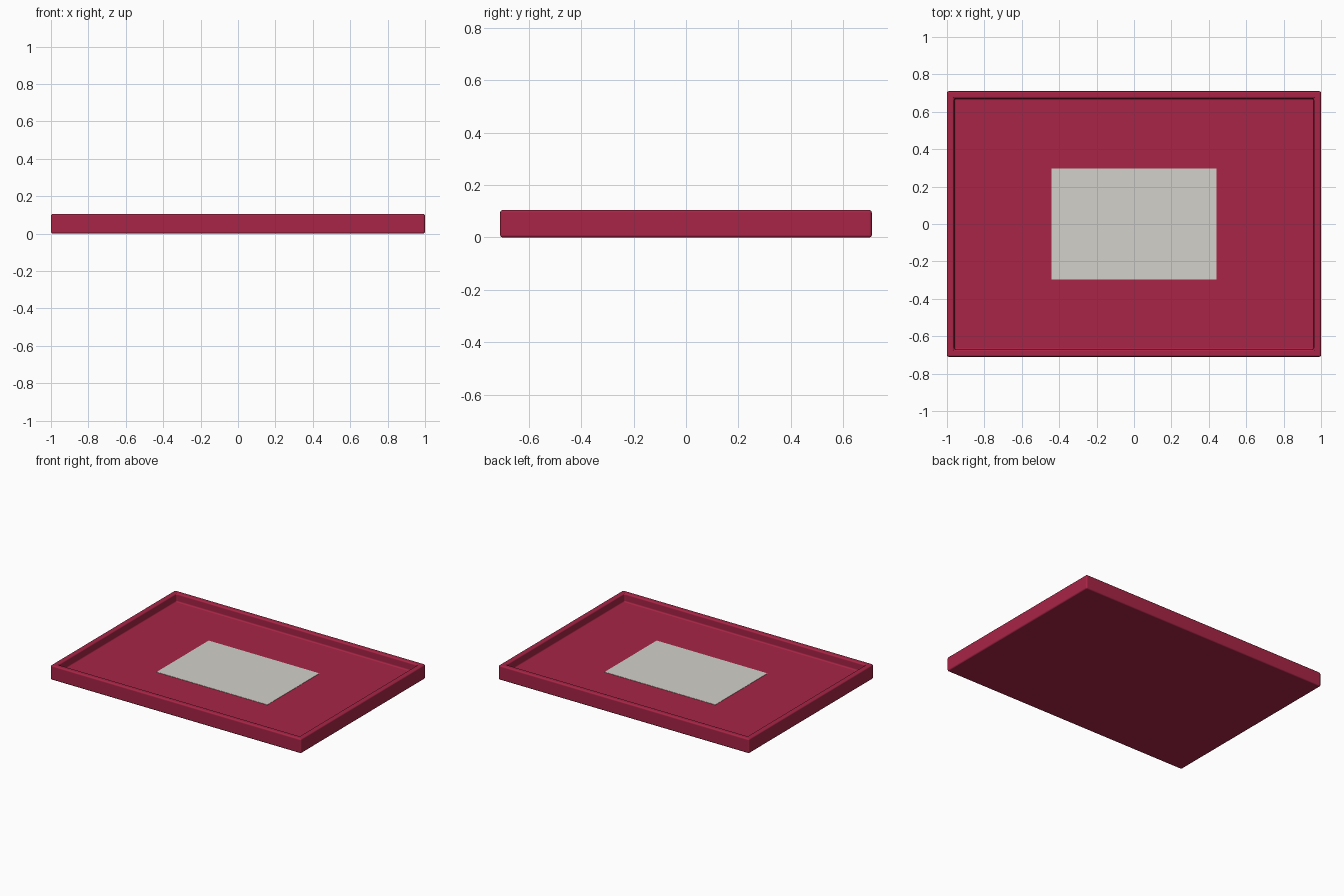
import bpy, bmesh

if "Cube" in bpy.data.objects:
    bpy.data.objects.remove(bpy.data.objects["Cube"])

HX, HY, H = 1.0, 0.71, 0.105      # outer half sizes and height
RIM, FLOOR = 0.055, 0.045         # rim width and floor level


def material(name, rgb):
    m = bpy.data.materials.new(name)
    m.diffuse_color = (*rgb, 1)
    m.use_nodes = True
    m.node_tree.nodes["Principled BSDF"].inputs["Base Color"].default_value = m.diffuse_color
    return m


def box(name, hx, hy, z0, z1, mat):
    bm = bmesh.new()
    bmesh.ops.create_cube(bm, size=1)
    for v in bm.verts:
        v.co = (v.co.x * 2 * hx, v.co.y * 2 * hy, z1 if v.co.z > 0 else z0)
    return bm, finish_object(name, mat)


def finish_object(name, mat):
    mesh = bpy.data.meshes.new(name)
    mesh.materials.append(mat)
    ob = bpy.data.objects.new(name, mesh)
    bpy.context.collection.objects.link(ob)
    return ob


red = material("crimson", (0.39, 0.018, 0.061))
grey = material("pale_warm_grey", (0.645, 0.635, 0.585))

# Tray: box with the top inset and pushed down, all edges rounded
bm, tray = box("tray", HX, HY, 0, H, red)
top = max(bm.faces, key=lambda f: f.calc_center_median().z)
bmesh.ops.inset_region(bm, faces=[top], thickness=RIM)
inner = bmesh.ops.extrude_discrete_faces(bm, faces=[top])["faces"][0]
for v in inner.verts:
    v.co.z = FLOOR
bm.to_mesh(tray.data)
bm.free()
bevel = tray.modifiers.new("rounded_edges", "BEVEL")
bevel.width = 0.01
bevel.segments = 3
bevel.limit_method = "ANGLE"
bevel.harden_normals = True
for p in tray.data.polygons:
    p.use_smooth = True

# Thin plate in the middle of the floor
bm, plate = box("centre_plate", 0.442, 0.297, FLOOR - 0.002, FLOOR + 0.002, grey)
bm.to_mesh(plate.data)
bm.free()
